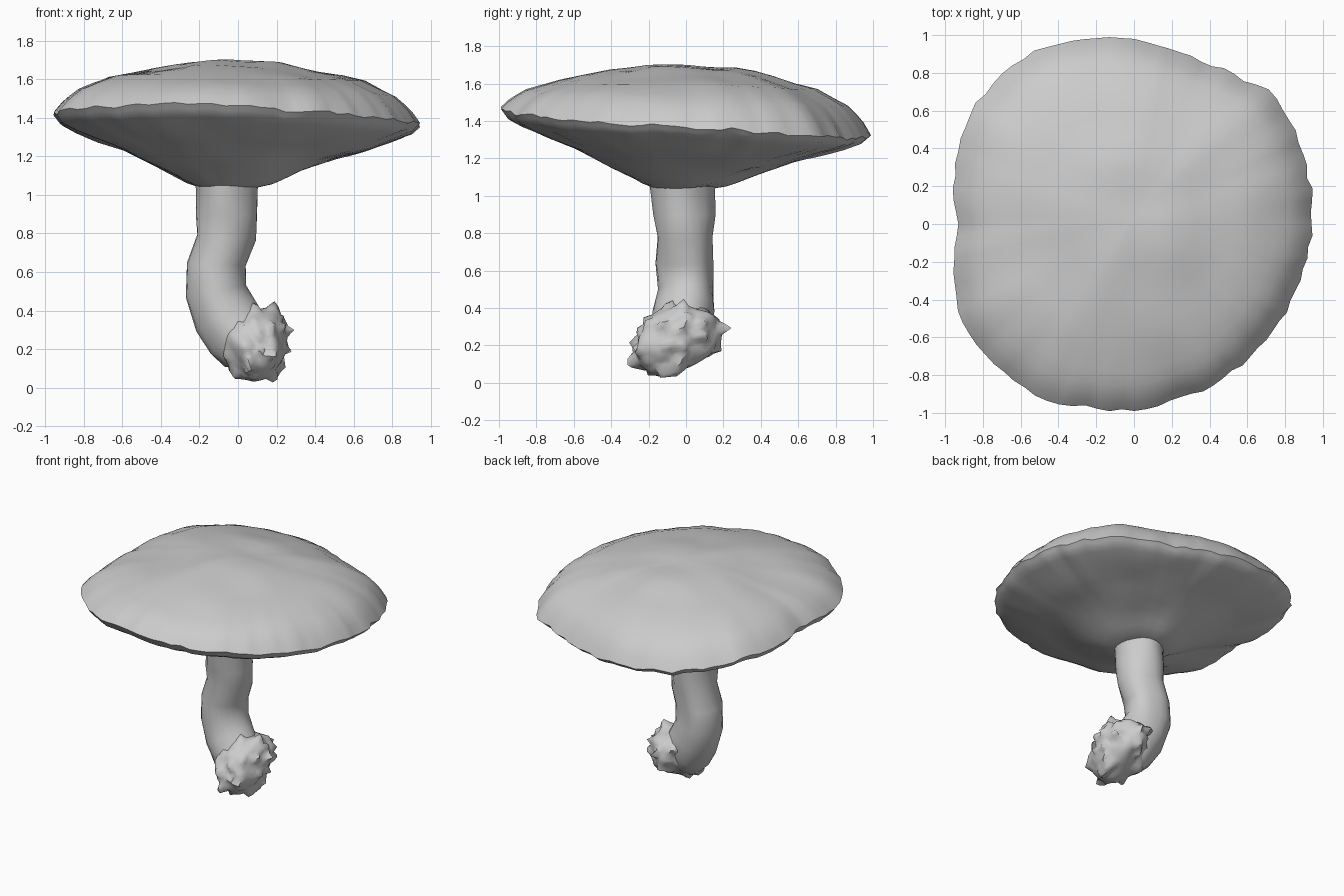
import bpy, bmesh, math
from mathutils import Vector, noise

if "Cube" in bpy.data.objects:
    bpy.data.objects.remove(bpy.data.objects["Cube"])

grey = bpy.data.materials.new("plain grey")
grey.diffuse_color = (0.6, 0.6, 0.6, 1)
grey.use_nodes = True
grey.node_tree.nodes["Principled BSDF"].inputs["Base Color"].default_value = grey.diffuse_color


def interp(table, x):
    """Linear lookup in a list of (x, value) pairs."""
    for (x0, v0), (x1, v1) in zip(table, table[1:]):
        if x <= x1:
            return v0 + (v1 - v0) * (x - x0) / (x1 - x0)
    return table[-1][1]


def around(values, a):
    """Lookup in values spaced evenly round a full turn."""
    p = (a / math.tau % 1) * len(values)
    i = int(p)
    n = len(values)
    return values[i % n] + (values[(i + 1) % n] - values[i % n]) * (p - i)


def finish(name, bm):
    bmesh.ops.recalc_face_normals(bm, faces=bm.faces)
    me = bpy.data.meshes.new(name)
    bm.to_mesh(me)
    bm.free()
    me.materials.append(grey)
    ob = bpy.data.objects.new(name, me)
    bpy.context.collection.objects.link(ob)
    bpy.ops.object.select_all(action='DESELECT')
    ob.select_set(True)
    bpy.context.view_layer.objects.active = ob
    bpy.ops.object.shade_smooth_by_angle(angle=math.radians(60))
    return ob


def loft(name, rings):
    """Skin closed rings of points and close both ends with a fan."""
    bm = bmesh.new()
    loops = [[bm.verts.new(p) for p in r] for r in rings]
    n = len(loops[0])
    for a, b in zip(loops, loops[1:]):
        for i in range(n):
            j = (i + 1) % n
            bm.faces.new((a[i], a[j], b[j], b[i]))
    for end in (loops[0], loops[-1]):
        c = bm.verts.new(sum((v.co for v in end), Vector()) / n)
        for i in range(n):
            bm.faces.new((end[i], end[(i + 1) % n], c))
    return finish(name, bm)


# Cap: uneven outline and rim height, with a domed top and a funnel underside
OUTLINE = [.94, .96, .985, 1.0, .94, .93, .98, 1.01, 1.06, 1.05, 1.03, .99,
           .93, .985, 1.05, 1.04, 1.05, 1.0, .99, .955, .95, .93, .925, .93]
RIM = [1.365, 1.335, 1.31, 1.315, 1.34, 1.40, 1.43, 1.435, 1.47, 1.465, 1.43, 1.39]
DOME = [(0, 1), (.25, .95), (.45, .84), (.7, .67), (.87, .43), (.95, .22), (1, 0)]
FUNNEL = [(.1, 1.04), (.17, 1.02), (.23, .97), (.4, .74), (.6, .51), (.75, .38),
          (.88, .24), (.96, .13), (1, 0)]
SEGS = 96


def cap_ring(f, top):
    pts = []
    for i in range(SEGS):
        a = math.tau * i / SEGS
        d = Vector((math.cos(a), math.sin(a), 0))
        fray = (noise.noise(d * 9) * .02 + noise.noise(d * 22) * .012) * f ** 6
        r = (around(OUTLINE, a) + fray) * f
        rim = around(RIM, a) + noise.noise(d * 9 + Vector((5, 5, 5))) * .025 * f ** 3
        if top:
            z = rim + (1.70 - rim) * interp(DOME, f)
            centre = Vector((0, .04, 0)) * (1 - f)
        else:
            z = rim - (rim - 1.05) * interp(FUNNEL, f)
            centre = Vector((-.06, -.01, 0)) * (1 - f)
        p = centre + d * r + Vector((0, 0, z))
        p.z += noise.noise(p * 3.5) * .02 * (1 - f ** 4)
        pts.append(p)
    return pts


steps = [.06, .15, .25, .35, .45, .58, .7, .8, .87, .92, .96, 1]
under = [.98, .96, .92, .88, .82, .75, .67, .6, .5, .4, .33, .27, .23, .19, .17, .1]
loft("cap", [cap_ring(f, True) for f in steps] + [cap_ring(f, False) for f in under])

# Stem: bent tube; each row is x, y, z, x radius, y radius, tilt of the ring
STEM = [(-.055, -.01, 1.12, .19, .18, 0), (-.06, -.01, 1.03, .16, .165, 0),
        (-.06, -.01, .9, .16, .16, 0), (-.07, -.01, .78, .155, .155, -.1),
        (-.115, 0, .64, .155, .155, -.05), (-.115, 0, .5, .155, .155, .2),
        (-.075, -.01, .38, .17, .16, .55), (-.01, -.02, .29, .17, .165, .75),
        (.05, -.04, .23, .17, .16, .8), (.1, -.06, .18, .12, .12, .8)]
rings = []
for x, y, z, rx, ry, tilt in STEM:
    ring = []
    for i in range(24):
        a = math.tau * i / 24
        u = rx * math.cos(a)
        p = Vector((x + u * math.cos(tilt), y + ry * math.sin(a), z + u * math.sin(tilt)))
        q = noise.noise(p * 6) * .025
        ring.append(p + Vector((math.cos(a), math.sin(a), 0)) * q)
    rings.append(ring)
loft("stem", rings)

# Root bulb: lumpy ball with a few ragged points
bm = bmesh.new()
bmesh.ops.create_icosphere(bm, subdivisions=4, radius=1)
for v in bm.verts:
    d = v.co.normalized()
    lump = noise.noise(d * 1.8) * .15 + max(0, noise.noise(d * 3.2 + Vector((3, 1, 7))) - .15) * .5
    s = d * (.98 + lump)
    v.co = Vector((.09 + s.x * .175, -.05 + s.y * .23, .235 + s.z * .185 + s.y * .045))
finish("root_bulb", bm)
